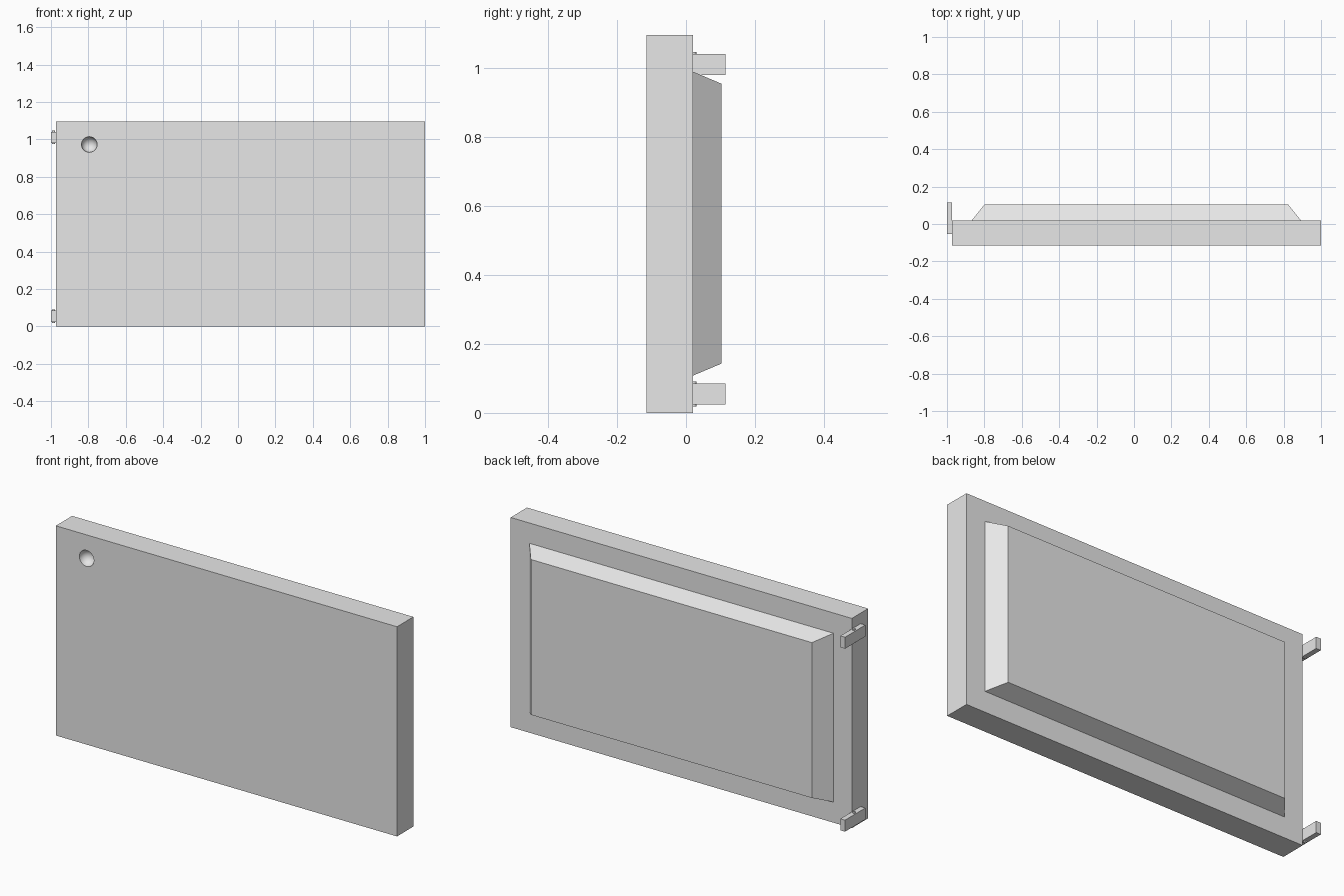
import bpy, bmesh, math
from mathutils import Matrix, Vector

cube = bpy.data.objects.get("Cube")
if cube:
    bpy.data.objects.remove(cube, do_unlink=True)

grey = bpy.data.materials.new("light grey")
grey.use_nodes = True
grey.diffuse_color = (0.8, 0.8, 0.8, 1)
grey.node_tree.nodes["Principled BSDF"].inputs["Base Color"].default_value = (0.8, 0.8, 0.8, 1)


def finish(name, bm):
    bmesh.ops.recalc_face_normals(bm, faces=bm.faces)
    mesh = bpy.data.meshes.new(name)
    bm.to_mesh(mesh)
    bm.free()
    obj = bpy.data.objects.new(name, mesh)
    mesh.materials.append(grey)
    bpy.context.collection.objects.link(obj)
    return obj


def box(name, low, high, inset=(0, 0)):
    """Box between two corners; inset narrows its back (+y) face in x and z."""
    low, high = Vector(low), Vector(high)
    mid, size = (low + high) / 2, high - low
    bm = bmesh.new()
    bmesh.ops.create_cube(bm, size=1)
    for v in bm.verts:
        if v.co.y > 0:
            v.co.x *= 1 - 2 * inset[0] / size.x
            v.co.z *= 1 - 2 * inset[1] / size.z
        v.co = Vector(a * b for a, b in zip(v.co, size)) + mid
    return finish(name, bm)


# Door slab
door = box("door_slab", (-0.973, -0.115, 0), (1.0, 0.02, 1.096))

# Round finger recess sunk into the front face
bm = bmesh.new()
bmesh.ops.create_uvsphere(bm, u_segments=24, v_segments=16, radius=0.042,
                          matrix=Matrix.Translation((-0.795, -0.115, 0.973))
                          @ Matrix.Rotation(math.pi / 2, 4, "X"))
cutter = finish("recess_cutter", bm)
cutter.hide_render = True
mod = door.modifiers.new("recess", "BOOLEAN")
mod.operation = "DIFFERENCE"
mod.solver = "EXACT"
mod.object = cutter
bpy.context.view_layer.objects.active = door
door.select_set(True)
bpy.ops.object.modifier_apply(modifier=mod.name)
bpy.data.objects.remove(cutter, do_unlink=True)
bpy.ops.object.shade_smooth_by_angle(angle=math.radians(30))

# Raised panel with bevelled sides on the back
box("back_panel", (-0.867, 0.02, 0.108), (0.892, 0.103, 0.99), (0.067, 0.035))

# Hinges on the right edge, each a plate with a pin through it
for label, z in (("lower", 0.055), ("upper", 1.011)):
    box(label + "_hinge_plate", (-1.0, -0.053, z - 0.03), (-0.973, 0.115, z + 0.03))
    bm = bmesh.new()
    bmesh.ops.create_cone(bm, cap_ends=True, segments=16, radius1=0.008, radius2=0.008,
                          depth=0.072, matrix=Matrix.Translation((-0.9865, 0.022, z)))
    finish(label + "_hinge_pin", bm)
